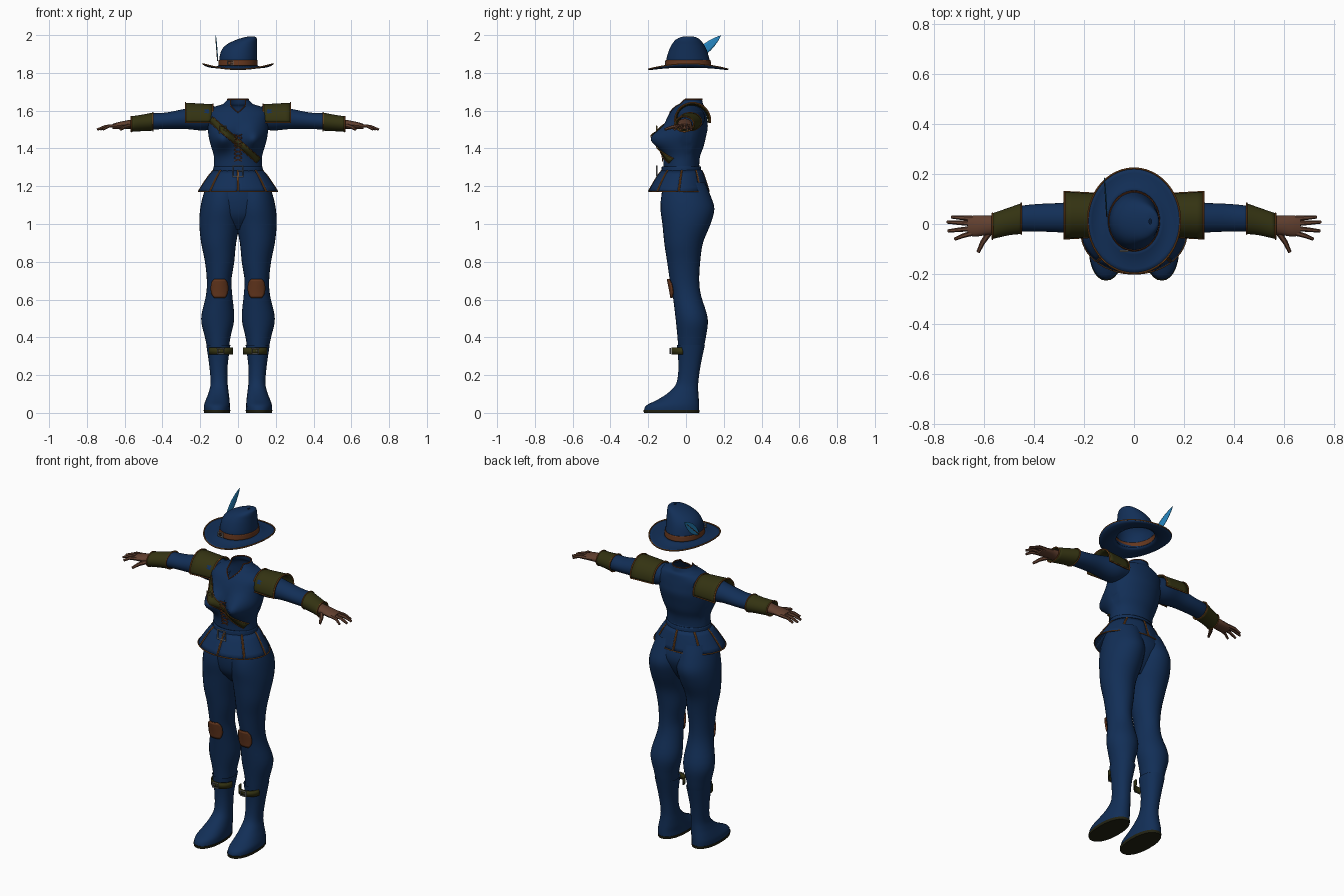
import bpy, bmesh
from math import sin, cos, pi, copysign, radians, exp
from mathutils import Vector
from mathutils.bvhtree import BVHTree

cube = bpy.data.objects.get("Cube")
if cube:
    bpy.data.objects.remove(cube, do_unlink=True)


def material(name, r, g, b):
    m = bpy.data.materials.new(name)
    m.use_nodes = True
    m.diffuse_color = (r, g, b, 1)
    m.node_tree.nodes["Principled BSDF"].inputs["Base Color"].default_value = (r, g, b, 1)
    return m


blue = material("navy cloth", .006, .028, .095)
olive = material("olive leather", .034, .033, .006)
glove = material("glove brown", .12, .05, .028)
brown = material("strap brown", .13, .038, .013)
orange = material("orange trim", .22, .075, .015)
silver = material("silver", .25, .25, .25)
brass = material("brass", .22, .16, .05)
plume = material("feather blue", .02, .24, .53)
dark = material("sole dark", .016, .016, .006)


def add(name, mesh, mat, mirror=False, thick=0):
    obj = bpy.data.objects.new(name, mesh)
    bpy.context.collection.objects.link(obj)
    mesh.materials.clear()
    mesh.materials.append(mat)
    if thick:
        obj.modifiers.new("thickness", "SOLIDIFY").thickness = thick
    if mirror:
        obj.modifiers.new("mirror", "MIRROR")
    return obj


def grid(name, f, nu, nv, mat, wrap=True, caps=False, **kw):
    """Surface from a function of u and v, closed around u when wrapped."""
    bm = bmesh.new()
    cols = nu if wrap else nu + 1
    rows = [[bm.verts.new(f(i / nu, j / nv)) for i in range(cols)] for j in range(nv + 1)]
    for low, high in zip(rows, rows[1:]):
        for i in range(nu):
            k = (i + 1) % cols
            bm.faces.new((low[i], low[k], high[k], high[i]))
    if caps:
        bm.faces.new(rows[0])
        bm.faces.new(rows[-1])
    bmesh.ops.recalc_face_normals(bm, faces=bm.faces)
    mesh = bpy.data.meshes.new(name)
    bm.to_mesh(mesh)
    bm.free()
    return add(name, mesh, mat, **kw)


def section(rings, axis="z", power=1):
    """Smooth section through rings (position, low, high, low, high) in hundredths."""
    last = len(rings) - 1

    def f(u, v):
        i = min(int(v * last), last - 1)
        t = v * last - i
        near = [rings[max(0, min(last, i + k))] for k in (-1, 0, 1, 2)]
        pos, a0, a1, b0, b1 = [
            (2 * b + (c - a) * t + (2 * a - 5 * b + 4 * c - d) * t ** 2
             + (3 * b - a - 3 * c + d) * t ** 3) / 200 for a, b, c, d in zip(*near)]
        s, c = sin(2 * pi * u), -cos(2 * pi * u)
        p = (a0 + a1 + (a1 - a0) * copysign(abs(s) ** power, s)) / 2
        q = (b0 + b1 + (b1 - b0) * copysign(abs(c) ** power, c)) / 2
        return (p, q, pos) if axis == "z" else (pos, p, q)
    return f


def loft(name, rings, mat, axis="z", power=1, n=28, **kw):
    return grid(name, section(rings, axis, power), n, 4 * len(rings) - 4, mat, **kw)


def tube(name, points, radius, mat, cyclic=False, tip=1, mirror=False):
    curve = bpy.data.curves.new(name, "CURVE")
    curve.dimensions = "3D"
    curve.bevel_depth, curve.bevel_resolution, curve.use_fill_caps = radius, 1, True
    spline = curve.splines.new("POLY")
    spline.points.add(len(points) - 1)
    spline.use_cyclic_u = cyclic
    for i, p in enumerate(points):
        spline.points[i].co = (*p, 1)
        spline.points[i].radius = 1 + (tip - 1) * i / (len(points) - 1)
    temp = bpy.data.objects.new(name + " path", curve)
    mesh = bpy.data.meshes.new_from_object(temp)
    bpy.data.objects.remove(temp)
    return add(name, mesh, mat, mirror)


def buckle(name, x, y, z, w, h, mat, mirror=False):
    rect = [(x + i * w / 2, y, z + j * h / 2) for i, j in ((-1, -1), (1, -1), (1, 1), (-1, 1))]
    tube(name, rect, .004, mat, True, mirror=mirror)
    tube(name + "_pin", [(x, y, z), (x + w / 2, y, z)], .003, mat, mirror=mirror)


def front_of(obj):
    """Function giving the point on the front of an object at x, z."""
    mesh = obj.data
    tree = BVHTree.FromPolygons([v.co for v in mesh.vertices], [p.vertices for p in mesh.polygons])

    def hit(x, z, lift):
        p = tree.ray_cast(Vector((x, -1, z)), Vector((0, 1, 0)))[0]
        return (x, (p.y if p else -.05) - lift, z)
    return hit


# Trousers: two legs joined by the hips
leg = loft("trouser_legs", [
    (122, -2, 16, -11, 10), (115, -2, 18.5, -13, 13), (108, -2, 20, -13.5, 15),
    (100, -1, 20.5, -12.5, 13), (90, 1, 19.5, -11.5, 9), (80, 2, 17.5, -10, 7.5),
    (70, 3.5, 16.5, -8.5, 7), (62, 3, 17, -7, 8), (50, 2, 19.5, -5.5, 11.5),
    (40, 4, 17.5, -4.5, 10.5), (33, 5, 16, -4, 9)], blue, mirror=True)
loft("hips", [(133, -12, 12, -11.5, 6.5), (128, -13, 13, -12, 8), (120, -17, 17, -12.5, 11),
              (112, -18, 18, -13, 13), (104, -14, 14, -11.5, 10), (97, -4, 4, -6, 5)],
     blue, caps=True)
on_leg = front_of(leg)
grid("knee_patches", lambda u, v: on_leg(
    .098 + .042 * (2 * u - 1) * (1 - .4 * abs(2 * v - 1) ** 3), .61 + .1 * v, .007),
    8, 8, brown, wrap=False, mirror=True, thick=.008)

# Boots with soles and buckled straps
loft("boots", [(36, 4, 16.8, -4.8, 10), (25, 5.5, 15.2, -4, 7.7), (16, 5.5, 14.5, -5, 6.5),
               (11, 5, 15.5, -9, 6.5), (7, 4.5, 17, -15, 6.8), (4, 4.3, 18, -21, 7),
               (1, 4.2, 18, -22.3, 7)], blue, power=.9, mirror=True)
loft("boot_soles", [(1.5, 4, 18.2, -22.6, 7.2), (0, 4.3, 18, -22.3, 7)], dark,
     power=.9, caps=True, mirror=True)
grid("calf_straps", lambda u, v: (.09 - .064 * cos(pi * u), -.015 - .062 * sin(pi * u), .31 + .035 * v),
     20, 1, olive, wrap=False, mirror=True, thick=.006)
buckle("calf_buckles", .092, -.083, .328, .034, .028, silver, True)

# Bodice with a shaped bust and a notched neck
body = section([(127, -13, 13, -12, 7.5), (131, -12.7, 12.7, -12, 7), (136, -12.8, 12.8, -12, 7.5),
                (141, -14.2, 14.2, -12, 9.3), (146, -15.5, 15.5, -12, 10.5), (151, -16, 16, -11.5, 11.5),
                (155, -16.5, 16.5, -10.5, 11.2), (159, -16.5, 16.5, -8.5, 10.6),
                (162, -12.5, 12.5, -6, 10), (163.5, -8, 8, -4, 9), (166, -5.5, 5.5, -2, 8.5)])


def bodice_point(u, v):
    notch = .3 * max(0, 1 - min(u, 1 - u) * 8)
    x, y, z = body(u, v * (1 - notch))
    if y < .02:
        y -= .085 * exp(-((abs(x) - .088) / .06) ** 2 - ((z - 1.45) / .06) ** 2)
    return x, y, z


bodice = grid("bodice", bodice_point, 64, 44, blue)
tube("collar_trim", [bodice_point(i / 64, 1) for i in range(64)], .0035, brown, True)
on_body = front_of(bodice)

# Chest strap and lacing
grid("chest_strap", lambda u, v: on_body(
    -.145 + .255 * u + .01 * (2 * v - 1), 1.555 - .22 * u + .013 * (2 * v - 1), .006),
    32, 2, olive, wrap=False, thick=.005)
for side in (-1, 1):
    tube("chest_strap_edge", [on_body(-.145 + .255 * i / 24 + .01 * side,
         1.555 - .22 * i / 24 + .013 * side, .009) for i in range(25)], .002, orange)
p = on_body(-.08, 1.5, .014)
buckle("chest_buckle", *p, .034, .036, brass)
for i in range(7):
    z = 1.34 + .021 * i
    for side in (-1, 1):
        tube("lace", [on_body(side * k * .02, z + k * .008, .005) for k in (-1, 0, 1)], .003, brown)

# Belt and flared skirt panels
loft("belt", [(127, -13.3, 13.3, -13.2, 8.3), (130.5, -13, 13, -12.8, 7.8)], blue, thick=.008)
buckle("belt_buckle", 0, -.155, 1.28, .052, .055, silver)
for k in range(8):
    def panel(u, v, k=k):
        a = radians(45 * k + 1 + 43 * u)
        w = v ** .85
        return ((.13 + .08 * w) * sin(a), -.022 - .016 * w - (.106 + .055 * w) * cos(a), 1.285 - .112 * v)
    grid("skirt_panel", panel, 8, 5, blue, wrap=False, thick=.005)
    border = [panel(0, j / 5) for j in range(5)] + [panel(i / 8, 1) for i in range(9)]
    border += [panel(1, j / 5) for j in range(4, -1, -1)]
    tube("skirt_trim", border, .003, orange)

# Sleeves, cuffs and shoulder guards
loft("sleeves", [(11, -4, 9, 151, 162), (18, -5, 10, 149.5, 163), (28, -3.5, 8.5, 150.3, 161),
                 (38, -3, 8, 150.3, 159), (46, -3, 7, 150, 158.5), (54, -4, 4, 150, 156.5)],
     blue, axis="x", mirror=True)
cuff = section([(45, -4, 8.3, 149.4, 159), (50, -4.5, 6.5, 149.2, 158), (56.5, -6, 4.3, 148.8, 157)], "x")
grid("cuffs", cuff, 24, 6, olive, mirror=True, thick=.006)
for v in (0, 1):
    tube("cuff_trim", [cuff(i / 24, v) for i in range(24)], .0035, orange, True, mirror=True)


def guard(u, v):
    a = radians(-8 + 196 * u)
    r = .086 + .008 * v
    return (.133 + .145 * v, .035 + r * cos(a), 1.55 + (r - .002) * sin(a))


grid("shoulder_guards", guard, 20, 5, olive, wrap=False, mirror=True, thick=.008)
rim = [guard(i / 20, 0) for i in range(21)] + [guard(1 - i / 20, 1) for i in range(21)]
tube("shoulder_trim", rim, .004, orange, True, mirror=True)

# Gloves with spread fingers
loft("gloves", [(54, -4.5, 3.3, 150, 155.8), (58, -4.3, 3.3, 150.4, 155), (63, -5, 3.4, 150.3, 154),
                (66.5, -4.6, 3, 150.2, 153)], glove, axis="x", n=16, caps=True, mirror=True)
for y, x, tip in ((.022, .728, .028), (.002, .746, .008), (-.018, .742, -.028), (-.036, .715, -.06)):
    tube("finger", [(.645, y, 1.52), ((x + .655) / 2, (y + tip) / 2, 1.517), (x, tip, 1.5)],
         .011, glove, tip=.6, mirror=True)
tube("thumb", [(.575, -.03, 1.52), (.605, -.075, 1.512), (.622, -.112, 1.5)], .013, glove,
     tip=.55, mirror=True)

# Hat: slanted crown, curved brim, band and feather
loft("hat_crown", [(184, -10, 10, -10.5, 13), (188, -9.8, 10, -10.2, 12.2), (192, -8.7, 10, -9, 11),
                   (195, -6, 10, -7.5, 9.5), (197.5, -1, 10, -5.5, 7.5), (199, 4, 9.5, -2.5, 5),
                   (199.2, 6, 7, 0, 2)], blue, n=40)


def brim(u, v):
    a = 2 * pi * u
    return ((.1 + .085 * v) * cos(a), .0125 + (.116 + .094 * v) * sin(a),
            1.84 + v * v * (.008 - .028 * sin(a) ** 2) - .01 * sin(pi * v))


grid("hat_brim", brim, 48, 5, blue, thick=.005)
tube("hat_brim_trim", [brim(i / 48, 1) for i in range(48)], .0035, orange, True)
loft("hat_band", [(183.8, -10.4, 10.4, -11, 13.4), (186.8, -10.2, 10.3, -10.7, 13)], brown, n=40, thick=.004)
buckle("hat_buckle", -.04, -.108, 1.853, .03, .022, silver)


def feather(u, v):
    width = .05 * sin(pi * v ** .9) ** .8 * (u - .5)
    return (-.108 - .012 * v, .03 + .155 * v + .67 * width, 1.865 + .133 * v - .74 * width)


grid("feather", feather, 4, 14, plume, wrap=False, thick=.003)
tube("feather_quill", [feather(.5, i / 8) for i in range(8)], .003, brown, tip=.4)

# Smooth shading with sharp creases
for obj in bpy.context.scene.objects:
    obj.select_set(obj.type == "MESH")
bpy.context.view_layer.objects.active = bodice
bpy.ops.object.shade_smooth_by_angle(angle=radians(40))
